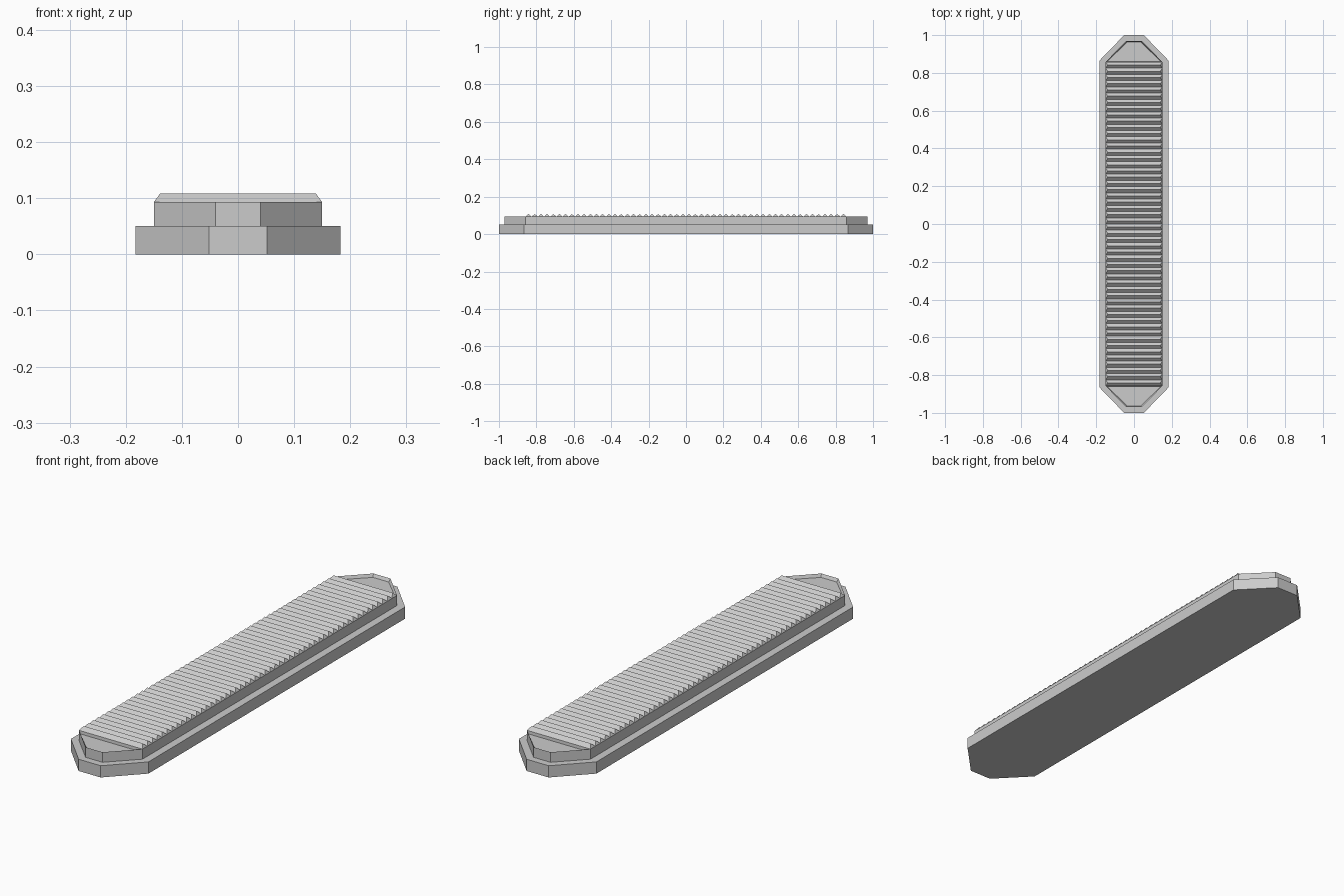
import bpy, bmesh

if "Cube" in bpy.data.objects:
    bpy.data.objects.remove(bpy.data.objects["Cube"], do_unlink=True)

grey = bpy.data.materials.new("light grey")
grey.use_nodes = True
grey.diffuse_color = (0.6, 0.6, 0.6, 1)
bsdf = next(n for n in grey.node_tree.nodes if n.type == "BSDF_PRINCIPLED")
bsdf.inputs["Base Color"].default_value = grey.diffuse_color


def add_object(name, bm):
    bmesh.ops.recalc_face_normals(bm, faces=bm.faces)
    mesh = bpy.data.meshes.new(name)
    bm.to_mesh(mesh)
    bm.free()
    mesh.materials.append(grey)
    obj = bpy.data.objects.new(name, mesh)
    bpy.context.collection.objects.link(obj)
    return obj


def prism(bm, outline, z0, z1):
    """Extrude a flat outline and return its top face."""
    bottom = [bm.verts.new((x, y, z0)) for x, y in outline]
    top = [bm.verts.new((x, y, z1)) for x, y in outline]
    bm.faces.new(bottom[::-1])
    n = len(outline)
    for i in range(n):
        j = (i + 1) % n
        bm.faces.new((bottom[i], bottom[j], top[j], top[i]))
    return bm.faces.new(top)


def long_octagon(half_width, shoulder, tip_width, tip):
    return [(-tip_width, -tip), (tip_width, -tip), (half_width, -shoulder),
            (half_width, shoulder), (tip_width, tip), (-tip_width, tip),
            (-half_width, shoulder), (-half_width, -shoulder)]


# Base plate
bm = bmesh.new()
prism(bm, long_octagon(0.183, 0.865, 0.052, 1.0), 0, 0.05)
add_object("base_plate", bm)

# Raised middle bed
WIDTH, RIDGED, BED_TOP = 0.15, 0.858, 0.093
bm = bmesh.new()
prism(bm, [(-WIDTH, -RIDGED), (WIDTH, -RIDGED), (WIDTH, RIDGED), (-WIDTH, RIDGED)],
      0.05, BED_TOP)
add_object("raised_bed", bm)

# Tapered end caps, each with a shallow rimmed recess
for name, side in (("front_cap", -1), ("back_cap", 1)):
    bm = bmesh.new()
    outline = [(-WIDTH, RIDGED * side), (WIDTH, RIDGED * side),
               (0.04, 0.97 * side), (-0.04, 0.97 * side)]
    top = prism(bm, outline, 0.05, BED_TOP)
    bmesh.ops.recalc_face_normals(bm, faces=bm.faces)
    bmesh.ops.inset_region(bm, faces=[top], thickness=0.008)
    # open the recess towards the ridges
    for v in top.verts:
        if abs(v.co.y) < 0.9:
            v.co.y = (RIDGED + 0.001) * side
        v.co.z -= 0.013
    add_object(name, bm)

# Row of cross ridges with sloping ends
COUNT, RIDGE_TOP = 52, 0.108
pitch = 2 * RIDGED / COUNT
bm = bmesh.new()
for i in range(COUNT):
    y0 = -RIDGED + i * pitch
    y1, ym = y0 + pitch, y0 + pitch / 2
    a, b, c, d = [bm.verts.new((x, y, BED_TOP)) for x, y in
                  ((-WIDTH, y0), (WIDTH, y0), (WIDTH, y1), (-WIDTH, y1))]
    left = bm.verts.new((WIDTH - 0.011, ym, RIDGE_TOP))
    right = bm.verts.new((0.011 - WIDTH, ym, RIDGE_TOP))
    for face in ((a, b, left, right), (c, d, right, left), (b, c, left), (d, a, right)):
        bm.faces.new(face)
bmesh.ops.remove_doubles(bm, verts=bm.verts, dist=0.0001)
add_object("cross_ridges", bm)
